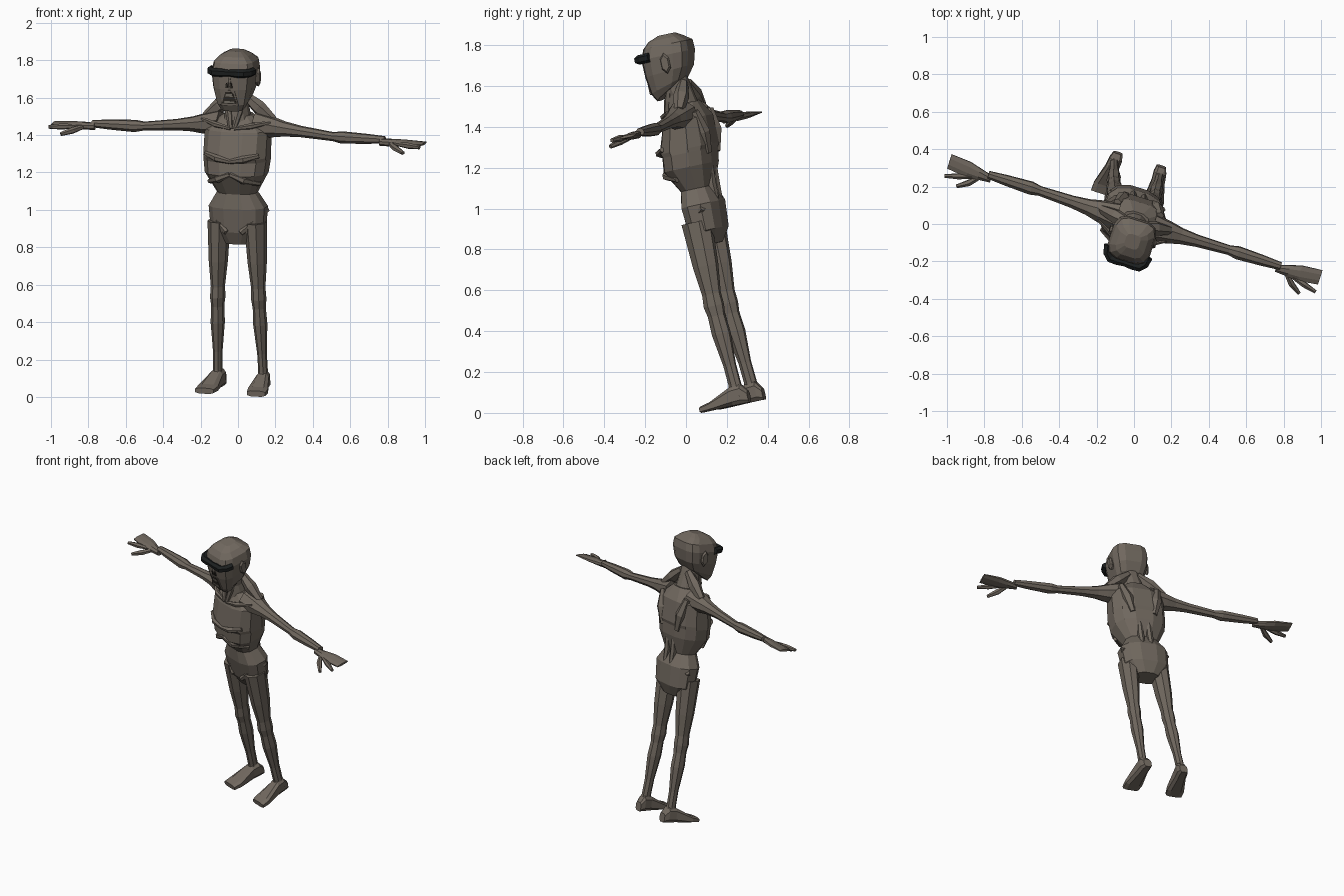
import bpy, bmesh, math
from mathutils import Vector, Matrix

if "Cube" in bpy.data.objects:
    bpy.data.objects.remove(bpy.data.objects["Cube"])


def material(name, *rgb):
    made = bpy.data.materials.new(name)
    made.use_nodes = True
    made.diffuse_color = (*rgb, 1)
    shader = made.node_tree.nodes["Principled BSDF"]
    shader.inputs["Base Color"].default_value = made.diffuse_color
    return made


SKIN = material("ashen skin", .165, .14, .115)
BLACK = material("black visor", .012, .014, .014)
DARK = material("dark hollow", .03, .025, .02)
TEETH = material("dull teeth", .2, .18, .15)

RIGHTWARD = Vector((1, 0, 0))
FORWARD = Vector((0, -1, 0))
UPWARD = Vector((0, 0, 1))

# Stance of the whole figure: turned, leaning forward and slightly rolled
lean_x = Vector((.953, -.298, -.053)).normalized()
lean_y = Vector((-.012, -.21, .977)).cross(lean_x).normalized()
STANCE = Matrix((lean_x, lean_y, lean_x.cross(lean_y))).transposed().to_4x4()
STANCE.translation = (.016, .304, .045)
parts = []


def solid(name, rings, colour):
    """Join rings of points into a closed faceted solid."""
    bm = bmesh.new()
    loops = [[bm.verts.new(point) for point in ring] for ring in rings]
    for lower, upper in zip(loops, loops[1:]):
        for i in range(len(lower)):
            bm.faces.new((lower[i - 1], lower[i], upper[i], upper[i - 1]))
    bm.faces.new(loops[0])
    bm.faces.new(loops[-1])
    bmesh.ops.recalc_face_normals(bm, faces=bm.faces)
    bm.transform(STANCE)
    mesh = bpy.data.meshes.new(name)
    bm.to_mesh(mesh)
    bm.free()
    mesh.materials.append(colour)
    part = bpy.data.objects.new(name, mesh)
    bpy.context.collection.objects.link(part)
    parts.append(part)


def rounded(value, power):
    return math.copysign(abs(value) ** power, value)


def sweep(name, sections, along=None, side=1, sides=8, power=1, colour=SKIN):
    """Each section: centre, half width, half height and tilt."""
    centres = [Vector(section[0]) for section in sections]
    rings = []
    for i, (_, width, height, tilt) in enumerate(sections):
        ahead = centres[min(i + 1, len(centres) - 1)]
        aim = along or (ahead - centres[max(i - 1, 0)]).normalized()
        guide = UPWARD if abs(aim.z) < .8 else -FORWARD
        across = aim.cross(guide).normalized()
        over = across.cross(aim)
        ring = []
        for k in range(sides):
            angle = math.tau * (k + .5) / sides
            a = rounded(math.cos(angle), power)
            b = rounded(math.sin(angle), power)
            point = centres[i] + across * width * a + over * height * b + aim * tilt * b
            ring.append((point.x * side, point.y, point.z))
        rings.append(ring)
    solid(name, rings, colour)


def trunk(name, rows, power, jaw=0):
    """Upright body from rows of height, front, back and half width."""
    sections = []
    for z, front, back, width in rows:
        centre = (0, (front + back) / 2, z)
        sections.append((centre, width, (back - front) / 2, max(0, jaw - z) / 4))
    sweep(name, sections, UPWARD, sides=12, power=power)


def ridge(name, start, end, size, bow=0, side=1):
    """Tapered bone or tendon, bowed forward by the given amount."""
    start, end = Vector(start), Vector(end)
    sections = []
    for t in (0, .5, 1):
        swell = math.sin(math.pi * t)
        radius = size * (.6 + .4 * swell)
        sections.append((start.lerp(end, t) + FORWARD * bow * swell, radius, radius, 0))
    sweep(name, sections, side=side, sides=6)


def face_plate(name, low, high, low_width, high_width, colour, lift, x=0):
    """Thin trapezoid lying on the sloping front of the face."""
    corners = ((x - low_width, low), (x + low_width, low),
               (x + high_width, high), (x - high_width, high))
    rings = []
    for depth in (0, lift):
        rings.append([(u, -.012 - .08 * z - depth, z) for u, z in corners])
    solid(name, rings, colour)


# Torso: pelvis, sunken belly, rib cage, chest ledge and shoulders
trunk("torso", (
    (.8, -.07, .04, .08), (.87, -.1, .08, .15), (1, -.11, .09, .16),
    (1.08, -.1, .06, .11), (1.19, -.16, .1, .17), (1.26, -.15, .11, .18),
    (1.28, -.16, .12, .18), (1.42, -.11, .12, .18), (1.5, -.06, .08, .08)), .8)

# Neck and boxy head with a dropped jaw
trunk("neck", ((1.45, -.09, .08, .08), (1.55, -.07, .06, .06), (1.65, -.08, .04, .06)), .9)
trunk("head", (
    (1.57, -.12, 0, .07), (1.6, -.14, .04, .09), (1.67, -.15, .08, .11),
    (1.75, -.15, .1, .12), (1.8, -.13, .1, .11), (1.83, -.1, .06, .08),
    (1.85, -.05, .03, .04)), .55, jaw=1.7)

# Visor wrapping around the eyes
visor = []
for k in range(-4, 5):
    bend = math.sin(k * math.pi / 8)
    thickness = .018 if k == 0 else .023
    visor.append(((.115 * bend, .07 * bend ** 12 - .155, 1.755), thickness, thickness, 0))
sweep("visor", visor, sides=6, colour=BLACK)

# Nose, open mouth and teeth
ridge("nose", (0, -.145, 1.73), (0, -.145, 1.68), .012, .004)
face_plate("lips", 1.575, 1.66, .05, .03, SKIN, .006)
face_plate("mouth", 1.585, 1.65, .042, .02, DARK, .008)
face_plate("upper_teeth", 1.625, 1.64, .022, .016, TEETH, .009)
face_plate("lower_teeth", 1.59, 1.6, .03, .026, TEETH, .009)

# Landmarks on the left half of the body, shared by several parts
throat = Vector((.01, -.1, 1.44))
shoulder = Vector((.19, -.03, 1.47))
skull_base = Vector((.05, -.03, 1.62))
nape = Vector((.03, .03, 1.6))
breastbone = Vector((0, -.155, 1.2))
flank = Vector((.14, -.07, 1.14))
armpit = Vector((.15, -.11, 1.3))
hip = Vector((.15, .03, .98))
groin = Vector((.04, -.1, .87))
knuckle = Vector((.9, -.03, 1.39))
thumb_root = Vector((.85, -.01, 1.39))

for side, word in ((1, "left_"), (-1, "right_")):
    # Ear and hollow nostril
    ear = [((x, -.01, 1.71), size, size * 2, 0) for x, size in ((.1, .02), (.12, .026), (.13, .02))]
    sweep(word + "ear", ear, RIGHTWARD, side, sides=6)
    face_plate(word + "nostril", 1.672, 1.7, .008, .003, DARK, .008, side * .012)

    # Arm with a knobbly elbow
    arm = []
    for x, size in ((.1, .08), (.2, .06), (.26, .045), (.35, .034), (.53, .027),
                    (.58, .037), (.72, .03), (.82, .022)):
        arm.append(((x, .01, 1.4 + max(0, .55 - x) / 10), size, size * .9, 0))
    sweep(word + "arm", arm, RIGHTWARD, side)

    # Flat palm with joined fingers, then the free finger and thumb
    palm = []
    for x, width, height in ((.8, .02, .02), (.87, .034, .02), (.93, .046, .017), (1.04, .044, .007)):
        palm.append(((x, x / 10 - .09, 1.39), width, height, 0))
    sweep(word + "hand", palm, RIGHTWARD, side)
    ridge(word + "index_finger", knuckle, (1.04, -.07, 1.387), .017, side=side)
    ridge(word + "thumb", thumb_root, (.96, -.11, 1.36), .018, .01, side)

    # Leg with a knobbly knee and a slim calf
    leg = []
    for z, size in ((.92, .06), (.7, .05), (.56, .037), (.5, .04), (.45, .034),
                    (.36, .037), (.2, .025), (.1, .025), (.04, .034)):
        leg.append(((.13 - .03 * z, -.03 * min(1, z * 2), z), size, size * 1.3, 0))
    sweep(word + "leg", leg, UPWARD, side)

    # Splayed wedge foot standing on its sole
    foot = []
    for y, width, height in ((.05, .026, .03), (.02, .036, .05), (-.03, .038, .048),
                             (-.14, .058, .022), (-.19, .054, .016)):
        foot.append(((.126 - y / 10, y, height), width, height, 0))
    sweep(word + "foot", foot, FORWARD, side, power=.6)

    # Bones and tendons standing out under the skin
    ridge(word + "collarbone", throat, shoulder, .016, .02, side)
    ridge(word + "neck_tendon", skull_base, throat, .02, 0, side)
    ridge(word + "neck_slope", nape, shoulder - FORWARD * .06, .04, 0, side)
    ridge(word + "rib_arch", breastbone, flank, .022, .03, side)
    ridge(word + "chest_edge", breastbone + UPWARD * .07, armpit, .02, .02, side)
    ridge(word + "hip_crest", hip, groin, .026, .03, side)
    ridge(word + "shoulder_blade", (.12, .085, 1.45), (.07, .09, 1.24), .036, -.01, side)
    ridge(word + "back_tendon", (.03, .07, .98), (.03, .08, 1.2), .022, .01, side)

# Rest the lowest toe on the ground
lowest = min(vertex.co.z for part in parts for vertex in part.data.vertices)
for part in parts:
    part.data.transform(Matrix.Translation(UPWARD * -lowest))
